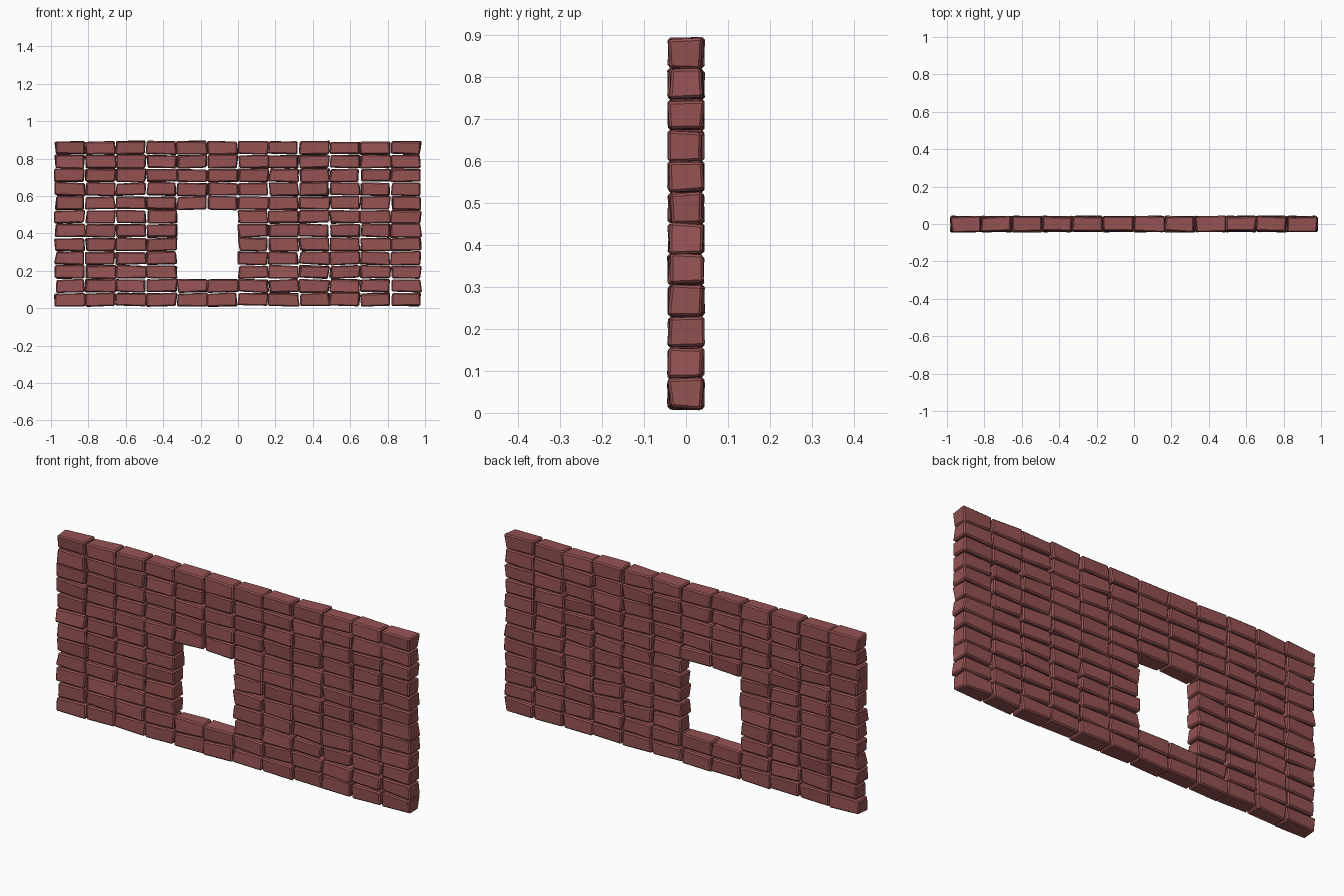
import bpy, bmesh, random
from mathutils import Vector, Matrix

if "Cube" in bpy.data.objects:
    bpy.data.objects.remove(bpy.data.objects["Cube"])

random.seed(7)
COLS, ROWS = 12, 12
PX, PZ, Z0 = 0.1633, 0.0738, 0.009
SIZE = Vector((0.158, 0.079, 0.069))

mat = bpy.data.materials.new("red_brick")
mat.diffuse_color = (0.30, 0.085, 0.085, 1)
mat.use_nodes = True
mat.node_tree.nodes["Principled BSDF"].inputs["Base Color"].default_value = mat.diffuse_color


def add_brick(bm, centre):
    """Box with each corner nudged for a hand-hewn look."""
    geo = bmesh.ops.create_cube(bm, size=1)
    turn = Matrix.Rotation(random.uniform(-0.025, 0.025), 3, 'Y')
    for v in geo["verts"]:
        p = turn @ Vector([a * b for a, b in zip(v.co, SIZE)])
        p += Vector((random.uniform(-0.008, 0.008),
                     random.uniform(-0.006, 0.006),
                     random.uniform(-0.004, 0.004)))
        v.co = centre + p
        v.co.x = max(-0.995, min(0.995, v.co.x))
        v.co.z = max(0.004, min(0.899, v.co.z))


# Brick courses, leaving a window opening two bricks wide and five high
for row in range(ROWS):
    bm = bmesh.new()
    for col in range(COLS):
        if col in (4, 5) and 2 <= row <= 6:
            continue
        add_brick(bm, Vector(((col - 5.5) * PX, 0, Z0 + (row + 0.5) * PZ)))
    # Chipped edges
    bmesh.ops.bevel(bm, geom=bm.edges[:], offset=0.006, segments=1,
                    affect='EDGES', profile=0.5)
    bmesh.ops.recalc_face_normals(bm, faces=bm.faces[:])
    me = bpy.data.meshes.new(f"brick_course_{row + 1}")
    bm.to_mesh(me)
    bm.free()
    me.materials.append(mat)
    ob = bpy.data.objects.new(me.name, me)
    bpy.context.collection.objects.link(ob)
